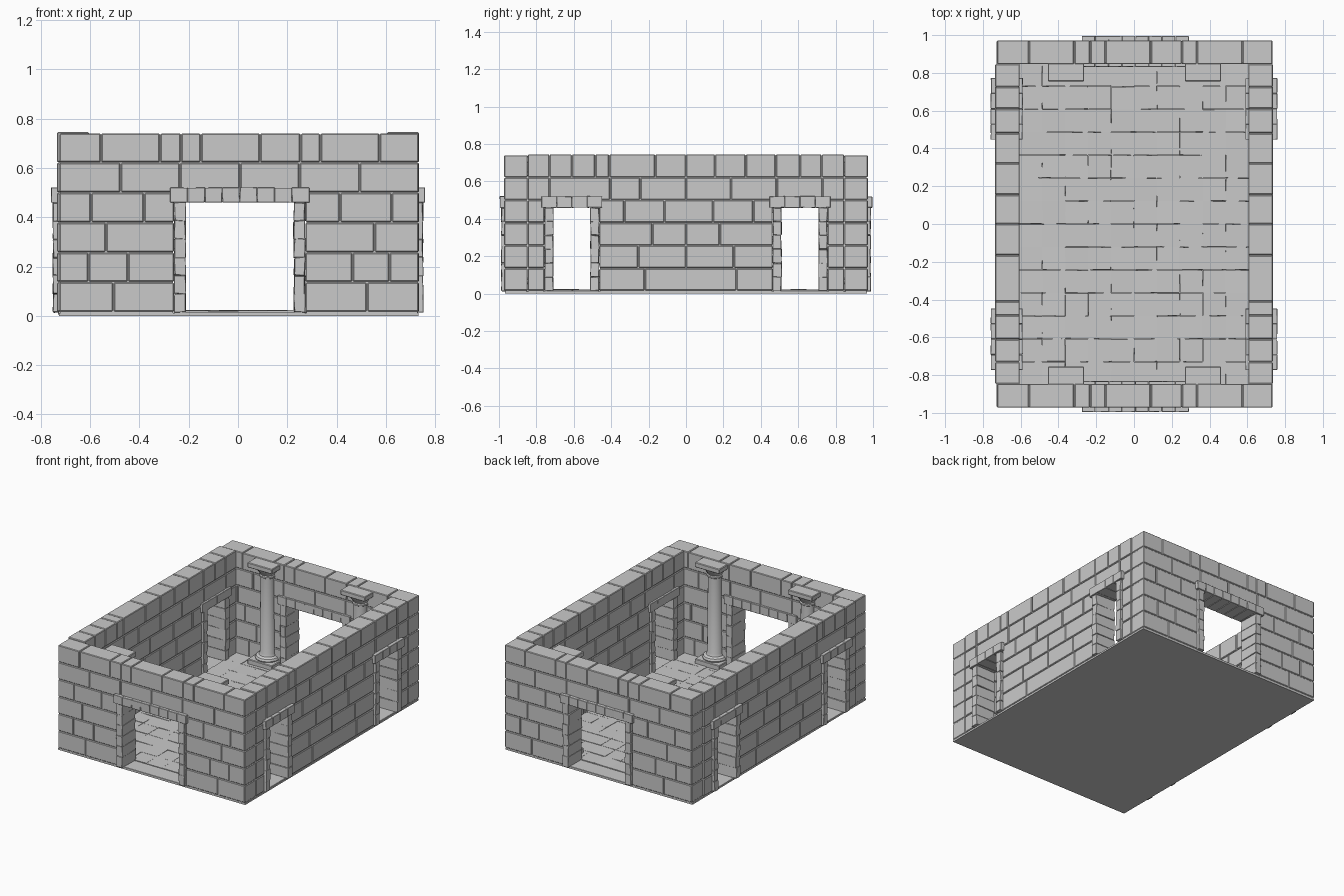
import bpy, bmesh, math, random
from mathutils import Vector

random.seed(4)
if "Cube" in bpy.data.objects:
    bpy.data.objects.remove(bpy.data.objects["Cube"])

STONE = bpy.data.materials.new("grey stone")
STONE.use_nodes = True
STONE.diffuse_color = (0.59, 0.59, 0.59, 1)
bsdf = STONE.node_tree.nodes["Principled BSDF"]
bsdf.inputs["Base Color"].default_value = STONE.diffuse_color
bsdf.inputs["Roughness"].default_value = 0.9


def box(bm, xs, ys, zs, jitter=0.0):
    """Axis-aligned block, optionally with roughly hewn corners."""
    x0, x1 = sorted(xs)
    y0, y1 = sorted(ys)
    z0, z1 = sorted(zs)
    verts = bmesh.ops.create_cube(bm, size=1)["verts"]
    for v in verts:
        v.co = Vector(((x0 + x1) / 2 + v.co.x * (x1 - x0),
                       (y0 + y1) / 2 + v.co.y * (y1 - y0),
                       (z0 + z1) / 2 + v.co.z * (z1 - z0)))
        v.co += Vector([random.uniform(-jitter, jitter) for _ in range(3)])


def finish(bm, name, bevel=0.0):
    mesh = bpy.data.meshes.new(name)
    bm.to_mesh(mesh)
    bm.free()
    ob = bpy.data.objects.new(name, mesh)
    bpy.context.collection.objects.link(ob)
    mesh.materials.append(STONE)
    if bevel:
        mod = ob.modifiers.new("worn edges", "BEVEL")
        mod.width = bevel
        mod.segments = 1
    return ob


def spans(lo, hi, doors):
    """Solid stretches of a course left between the doorways."""
    out = []
    for a, b in doors:
        out.append((lo, a))
        lo = b
    return out + [(lo, hi)]


BASE, COURSE = 0.015, 0.1213
GAP = 0.002


def wall(name, along_x, side, ends, inner, outer, top, rows, doors):
    """Coursed wall: bevelled blocks around a recessed mortar core."""
    def place(bm, u, v, z, jitter=0.0):
        v = (v[0] * side, v[1] * side)
        box(bm, *((u, v) if along_x else (v, u)), z, jitter)

    blocks, core = bmesh.new(), bmesh.new()
    for i, joints in enumerate(rows):
        z0 = BASE + i * COURSE
        z1 = top if i == len(rows) - 1 else z0 + COURSE
        for lo, hi in spans(*ends, doors if i < 4 else []):
            cuts = [lo] + [j for j in joints if lo + 0.01 < j < hi - 0.01] + [hi]
            for a, b in zip(cuts, cuts[1:]):
                place(blocks, (a + GAP, b - GAP), (inner, outer), (z0 + GAP, z1 - GAP))
            place(core, (lo + 0.006, hi - 0.006), (inner + 0.006, outer - 0.006),
                  (z0 - 0.003, z1 - (0.007 if i == 5 else 0)))
    finish(blocks, name + "_blocks", 0.004)
    finish(core, name + "_mortar")

    # Rough stone door frames and thresholds
    frame = bmesh.new()
    for a, b in doors:
        for u0, u1 in ((a, a + 0.045), (b - 0.045, b)):
            for k in range(6):
                z = BASE + k * 0.0742
                place(frame, (u0, u1), (inner - 0.011, outer + 0.015),
                      (z, z + 0.0737), 0.003)
        n = 8 if b - a > 0.4 else 4
        step = (b - a + 0.035) / n
        for k in range(n):
            u = a - 0.0175 + k * step
            place(frame, (u, u + step - 0.0005), (inner - 0.015, outer + 0.023),
                  (0.46, 0.52), 0.0012)
        place(frame, (a, b), (inner, outer - 0.005), (0.005, 0.016))
    finish(frame, name + "_door_frames", 0.0015)


# Joint positions per course, bottom to top
END_ROWS = [
    [-0.506, 0.524],
    [-0.606, -0.446, 0.464, 0.614],
    [-0.536, 0.554],
    [-0.596, -0.381, 0.414, 0.624],
    [-0.476, -0.236, 0.009, 0.249, 0.494],
    [-0.556, -0.316, -0.231, -0.151, 0.089, 0.254, 0.334, 0.574],
]
SIDE_ROWS = [
    [-0.22, 0.27],
    [-0.255, 0, 0.255],
    [-0.18, 0, 0.18],
    [-0.33, -0.115, 0.145, 0.36],
    [-0.73, -0.405, -0.245, 0, 0.24, 0.485, 0.73],
    [-0.73, -0.61, -0.485, -0.41, -0.165, 0, 0.155, 0.32, 0.48, 0.61, 0.725],
]

for name, s in (("front_wall", -1), ("back_wall", 1)):
    wall(name, True, s, (-0.726, 0.735), 0.847, 0.972, 0.742, END_ROWS,
         [(-0.258, 0.272)])
for name, s in (("right_wall", -1), ("left_wall", 1)):
    wall(name, False, s, (-0.847, 0.847), 0.605, 0.735, 0.747, SIDE_ROWS,
         [(-0.755, -0.465), (0.465, 0.755)])

# Ground slab
bm = bmesh.new()
box(bm, (-0.727, 0.733), (-0.967, 0.967), (0, 0.012))
finish(bm, "ground_slab")

# Uneven square paving
bm = bmesh.new()
T = 0.1215
for i in range(10):
    for j in range(14):
        x, y = (i - 5) * T, (j - 7) * T
        box(bm, (x, x + T), (y + 0.001, y + T - 0.001), (0.006, 0.022), 0.002)
finish(bm, "floor_tiles")


def lathe(bm, profile, x, y, steps=20):
    rings = [[bm.verts.new((x + r * math.cos(k * math.tau / steps),
                            y + r * math.sin(k * math.tau / steps), z))
              for k in range(steps)] for r, z in profile]
    for lo, hi in zip(rings, rings[1:]):
        for k in range(steps):
            n = (k + 1) % steps
            bm.faces.new((lo[k], lo[n], hi[n], hi[k]))


# Half columns engaged in the end walls
PROFILE = [(0.078, 0.05), (0.082, 0.062), (0.076, 0.076), (0.058, 0.084), (0.052, 0.1),
           (0.047, 0.63), (0.055, 0.635), (0.055, 0.645), (0.049, 0.65),
           (0.056, 0.665), (0.076, 0.69), (0.08, 0.702)]
for end, s in (("front", -1), ("back", 1)):
    for side, x in (("right", -0.36), ("left", 0.365)):
        bm = bmesh.new()
        lathe(bm, PROFILE, x, s * 0.847)
        col = finish(bm, f"{end}_{side}_column")
        bpy.ops.object.select_all(action="DESELECT")
        col.select_set(True)
        bpy.context.view_layer.objects.active = col
        bpy.ops.object.shade_smooth_by_angle(angle=math.radians(35))
        bm = bmesh.new()
        for z in ((0.012, 0.055), (0.7, 0.735)):
            box(bm, (x - 0.096, x + 0.096), (s * 0.755, s * 0.86), z)
        finish(bm, f"{end}_{side}_column_plinth_and_cap", 0.004)
